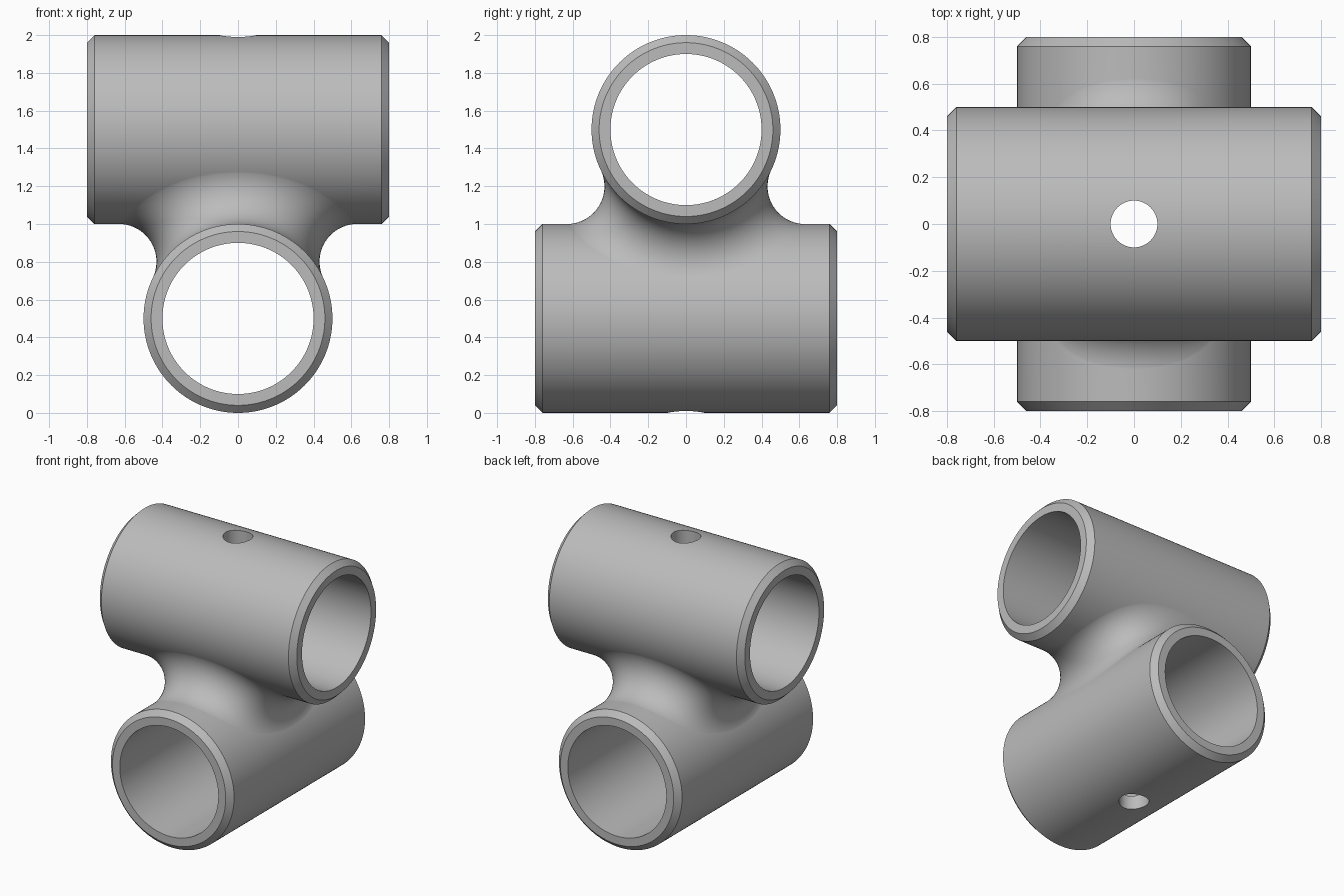
import bpy, bmesh, math
from mathutils import Vector

if "Cube" in bpy.data.objects:
    bpy.data.objects.remove(bpy.data.objects["Cube"])

SEG = 192            # sides of the tubes
R, BORE, HALF, CH = 0.5, 0.4, 0.8, 0.04
FILLET, SINK = 0.2, 0.0005

grey = bpy.data.materials.new("grey_metal")
grey.diffuse_color = (0.5, 0.5, 0.5, 1)
grey.use_nodes = True
grey.node_tree.nodes["Principled BSDF"].inputs["Base Color"].default_value = grey.diffuse_color


def finish(name, bm):
    bmesh.ops.recalc_face_normals(bm, faces=bm.faces)
    mesh = bpy.data.meshes.new(name)
    bm.to_mesh(mesh)
    bm.free()
    mesh.materials.append(grey)
    ob = bpy.data.objects.new(name, mesh)
    bpy.context.collection.objects.link(ob)
    return ob


def rod(name, profile, axis, z, seg=SEG):
    """Closed solid of revolution; profile is (position along axis, radius)."""
    bm = bmesh.new()
    rings = []
    for p, r in profile:
        ring = []
        for i in range(seg):
            a = 2 * math.pi * i / seg
            u, v = r * math.cos(a), r * math.sin(a)
            co = {'X': (p, u, v + z), 'Y': (u, p, v + z), 'Z': (u, v, p + z)}[axis]
            ring.append(bm.verts.new(co))
        rings.append(ring)
    for a, b in zip(rings, rings[1:]):
        for i in range(seg):
            j = (i + 1) % seg
            bm.faces.new((a[i], a[j], b[j], b[i]))
    bm.faces.new(rings[0])
    bm.faces.new(rings[-1])
    return finish(name, bm)


def saddle(name, n=160, m=20):
    """Neck between the crossed tubes: a ball rolled along both of them."""
    bm = bmesh.new()
    d = R + FILLET - SINK
    rings = []
    for i in range(n):
        t = 2 * math.pi * i / n
        z = 1 - (d - 0.5) * math.cos(2 * t)
        x = math.copysign(math.sqrt(max(0, d * d - (z - 0.5) ** 2)), math.cos(t))
        y = math.copysign(math.sqrt(max(0, d * d - (z - 1.5) ** 2)), math.sin(t))
        c = Vector((x, y, z))
        up = Vector((0, -y, 1.5 - z)).normalized()
        low = Vector((-x, 0, 0.5 - z)).normalized()
        ang = up.angle(low)
        row = []
        for k in range(m + 1):
            s = k / m
            w = (up * math.sin((1 - s) * ang) + low * math.sin(s * ang)) / math.sin(ang)
            row.append(bm.verts.new(c + w * FILLET))
        rings.append(row)
    top, bottom = bm.verts.new((0, 0, 1.3)), bm.verts.new((0, 0, 0.7))
    for i in range(n):
        a, b = rings[i], rings[(i + 1) % n]
        for k in range(m):
            bm.faces.new((a[k], b[k], b[k + 1], a[k + 1]))
        bm.faces.new((a[0], b[0], top))
        bm.faces.new((a[m], b[m], bottom))
    return finish(name, bm)


def combine(body, other, op):
    mod = body.modifiers.new(op.lower(), 'BOOLEAN')
    mod.object, mod.operation, mod.solver = other, op, 'EXACT'
    bpy.context.view_layer.objects.active = body
    bpy.ops.object.modifier_apply(modifier=mod.name)
    bpy.data.objects.remove(other)


# Chamfered outer tubes joined by the neck
outer = [(-HALF, R - CH), (-HALF + CH, R), (HALF - CH, R), (HALF, R - CH)]
body = rod("crossed_tube_connector", outer, 'X', 1.5)
combine(body, saddle("neck"), 'UNION')
combine(body, rod("lower_tube", outer, 'Y', 0.5), 'UNION')

# Bores along both tubes and the vertical pin hole
bore = [(-1, BORE), (1, BORE)]
combine(body, rod("upper_bore", bore, 'X', 1.5), 'DIFFERENCE')
combine(body, rod("lower_bore", bore, 'Y', 0.5), 'DIFFERENCE')
combine(body, rod("pin_hole", [(-1.2, 0.1), (1.2, 0.1)], 'Z', 1, 64), 'DIFFERENCE')

# Smooth curved walls, crisp chamfers and hole rims
bpy.ops.object.select_all(action='DESELECT')
body.select_set(True)
bpy.context.view_layer.objects.active = body
bpy.ops.object.shade_smooth_by_angle(angle=math.radians(30))
weighted = body.modifiers.new("even_shading", 'WEIGHTED_NORMAL')
weighted.keep_sharp = True
